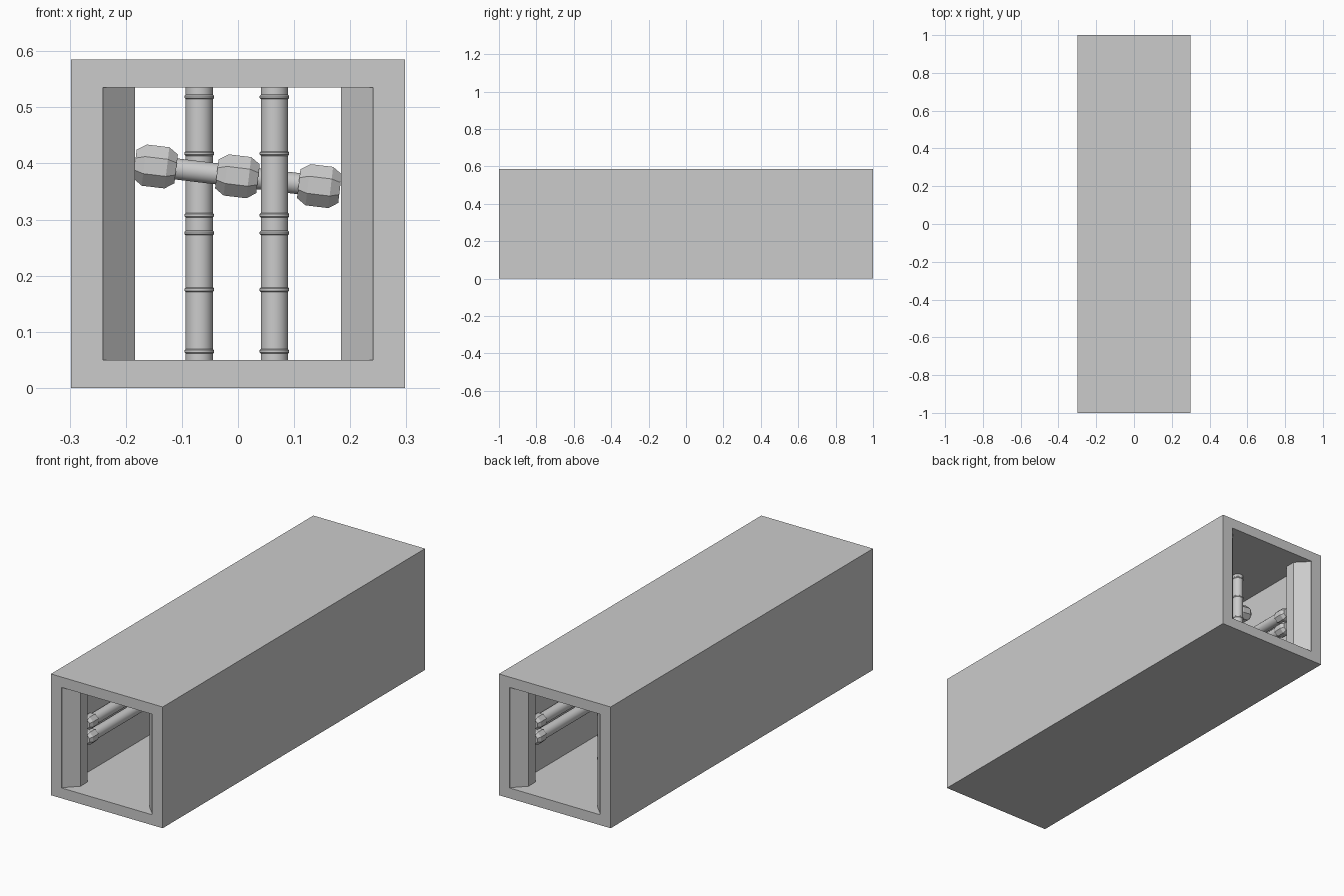
import bpy, bmesh, math
from mathutils import Vector

if "Cube" in bpy.data.objects:
    bpy.data.objects.remove(bpy.data.objects["Cube"])

HALF_W, TOP, SLAB, WALL = 0.298, 0.585, 0.05, 0.057


def finish(name, bm, smooth=False):
    bmesh.ops.recalc_face_normals(bm, faces=bm.faces)
    me = bpy.data.meshes.new(name)
    bm.to_mesh(me)
    bm.free()
    ob = bpy.data.objects.new(name, me)
    bpy.context.collection.objects.link(ob)
    if smooth:
        bpy.ops.object.select_all(action='DESELECT')
        ob.select_set(True)
        bpy.context.view_layer.objects.active = ob
        bpy.ops.object.shade_smooth_by_angle(angle=math.radians(35))
    return ob


def prism(name, outline, z0, z1):
    """Extrude an xy outline from z0 to z1."""
    bm = bmesh.new()
    face = bm.faces.new([bm.verts.new((x, y, z0)) for x, y in outline])
    ext = bmesh.ops.extrude_face_region(bm, geom=[face])
    vs = [v for v in ext['geom'] if isinstance(v, bmesh.types.BMVert)]
    bmesh.ops.translate(bm, verts=vs, vec=(0, 0, z1 - z0))
    return finish(name, bm)


def box(name, x0, x1, z0, z1):
    return prism(name, [(x0, -1), (x1, -1), (x1, 1), (x0, 1)], z0, z1)


def turned(name, profile, sides, centre, axis, smooth=False):
    """Closed solid of revolution; profile holds (radius, distance along axis)."""
    bm = bmesh.new()
    rings = []
    for r, d in profile:
        ring = []
        for i in range(sides):
            a = 2 * math.pi * (i + 0.5) / sides
            ring.append(bm.verts.new((r * math.cos(a), r * math.sin(a), d)))
        rings.append(ring)
    for a, b in zip(rings, rings[1:]):
        for i in range(sides):
            j = (i + 1) % sides
            bm.faces.new((a[i], a[j], b[j], b[i]))
    bm.faces.new(rings[0])
    bm.faces.new(rings[-1])
    ob = finish(name, bm, smooth)
    ob.location = centre
    ob.rotation_mode = 'QUATERNION'
    ob.rotation_quaternion = Vector((0, 0, 1)).rotation_difference(Vector(axis))
    return ob


def coupled_pipe(name, centre, axis, pipe_r, knob_r, spacing, half_knob):
    """Pipe with a faceted coupling at each end and one in the middle."""
    axis = Vector(axis).normalized()
    turned(name, [(pipe_r, -spacing), (pipe_r, spacing)], 24, centre, axis, True)
    for k in (-1, 0, 1):
        turned(name + "_coupling",
               [(knob_r * 0.7, -half_knob), (knob_r, -half_knob * 0.55),
                (knob_r, half_knob * 0.55), (knob_r * 0.7, half_knob)],
               8, Vector(centre) + axis * spacing * k, axis)


# Corridor shell
box("floor", -HALF_W, HALF_W, 0, SLAB)
box("ceiling", -HALF_W, HALF_W, TOP - SLAB, TOP)
for s in (-1, 1):
    box("side_wall", *sorted((s * HALF_W, s * (HALF_W - WALL))), SLAB, TOP - SLAB)

# Bevelled wall ribs near each opening
for sx in (-1, 1):
    for sy in (-1, 1):
        wall_x, face_x = sx * 0.243, sx * 0.184
        prism("wall_rib", [(wall_x, sy * 0.998), (face_x, sy * 0.938),
                           (face_x, sy * 0.885), (wall_x, sy * 0.825)],
              SLAB, TOP - SLAB)

# Paired pipes running along both walls
for s in (-1, 1):
    for z in (0.237, 0.31):
        coupled_pipe("wall_pipe", (s * 0.216, 0, z), (0, 1, 0), 0.026, 0.033, 0.82, 0.035)


# Upright pipes: two stacked lengths each, with raised bands
def upright(x, y):
    r, band = 0.0245, 0.0265
    for z0 in (SLAB, 0.2925):
        profile = [(r, 0)]
        for d in (0.015, 0.125, 0.226):
            profile += [(r, d - 0.004), (band, d - 0.002), (band, d + 0.002), (r, d + 0.004)]
        profile.append((r, 0.2425))
        turned("upright_pipe", profile, 24, (x, y, z0), (0, 0, 1), True)


upright(-0.069, 0.67)
upright(0.065, 0.54)

# Tilted loose pipe crossing between the uprights
coupled_pipe("tilted_pipe", (-0.001, 0.605, 0.377), (0.146, 0, -0.0175), 0.019, 0.04, 0.147, 0.037)
